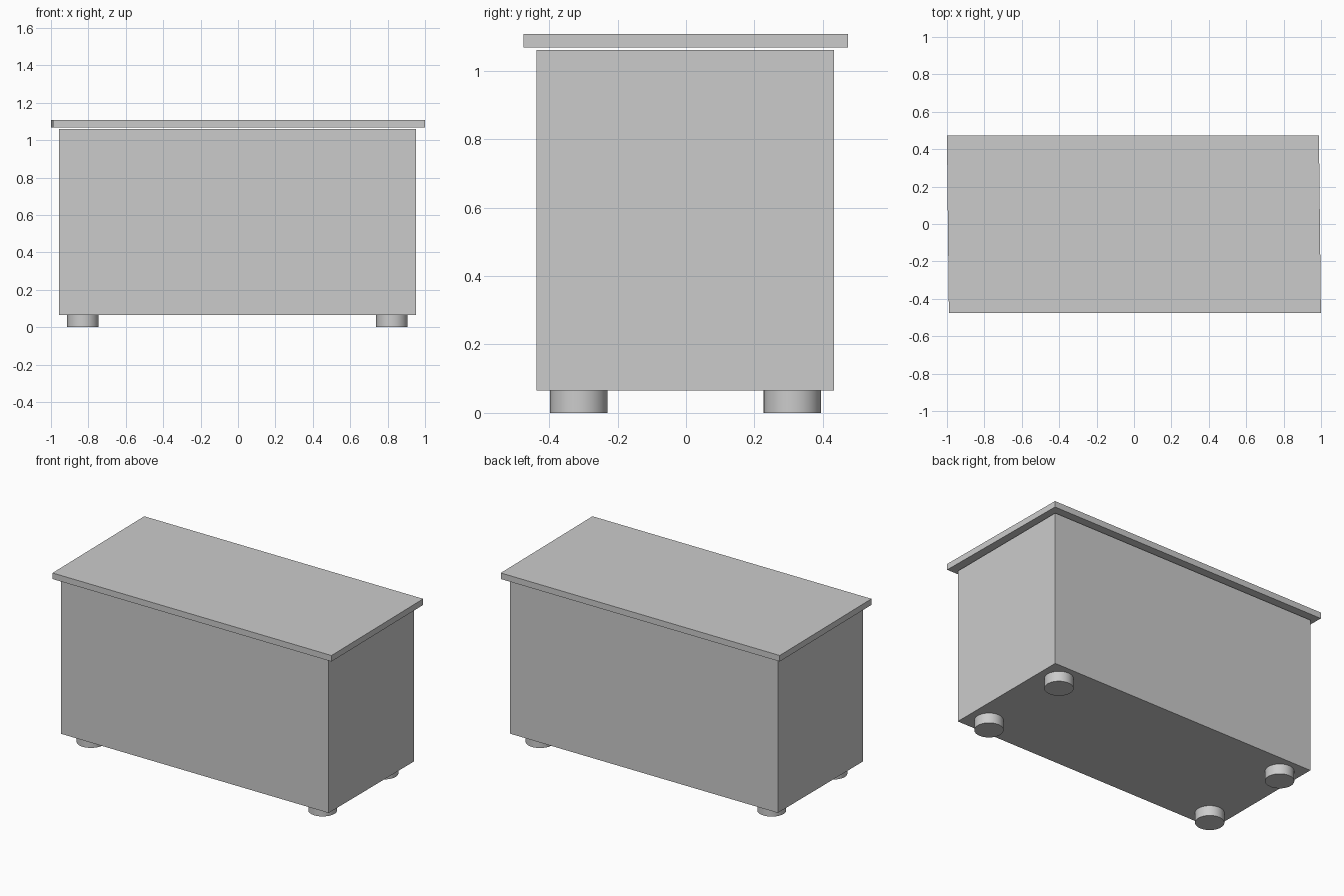
import bpy
import bmesh
import math
from mathutils import Matrix, Vector

default_cube = bpy.data.objects.get("Cube")
if default_cube:
    bpy.data.objects.remove(default_cube, do_unlink=True)

# One plain colour for the whole chest
GREY = (0.6, 0.6, 0.6, 1.0)
grey = bpy.data.materials.new("light_grey")
grey.use_nodes = True
grey.diffuse_color = GREY
grey.node_tree.nodes["Principled BSDF"].inputs["Base Color"].default_value = GREY


def add_object(name, bm):
    mesh = bpy.data.meshes.new(name)
    bm.to_mesh(mesh)
    bm.free()
    mesh.materials.append(grey)
    obj = bpy.data.objects.new(name, mesh)
    bpy.context.collection.objects.link(obj)
    return obj


def add_box(name, low, high, skew=0.0):
    """Box between two corners; skew slides x along with y."""
    low, high = Vector(low), Vector(high)
    bm = bmesh.new()
    bmesh.ops.create_cube(bm, size=1)
    bmesh.ops.scale(bm, vec=high - low, verts=bm.verts)
    for v in bm.verts:
        v.co.x += skew * v.co.y
    bmesh.ops.translate(bm, vec=(low + high) / 2, verts=bm.verts)
    return add_object(name, bm)


def add_foot(name, x, y, radius, height):
    bm = bmesh.new()
    bmesh.ops.create_cone(bm, cap_ends=True, segments=48, radius1=radius,
                          radius2=radius, depth=height,
                          matrix=Matrix.Translation((x, y, height / 2)))
    obj = add_object(name, bm)
    bpy.ops.object.select_all(action='DESELECT')
    obj.select_set(True)
    bpy.context.view_layer.objects.active = obj
    bpy.ops.object.shade_smooth_by_angle(angle=math.radians(35))


# Chest body
FOOT_HEIGHT = 0.065
add_box("body", (-0.957, -0.437, FOOT_HEIGHT), (0.952, 0.432, 1.06))

# Overhanging lid, slightly skewed, resting just clear of the body
add_box("lid", (-0.995, -0.475, 1.068), (0.994, 0.474, 1.107), skew=-0.011)

# Four round feet
for side, x in (("right", -0.829), ("left", 0.823)):
    for end, y in (("front", -0.313), ("back", 0.311)):
        add_foot(f"{end}_{side}_foot", x, y, 0.084, FOOT_HEIGHT)
